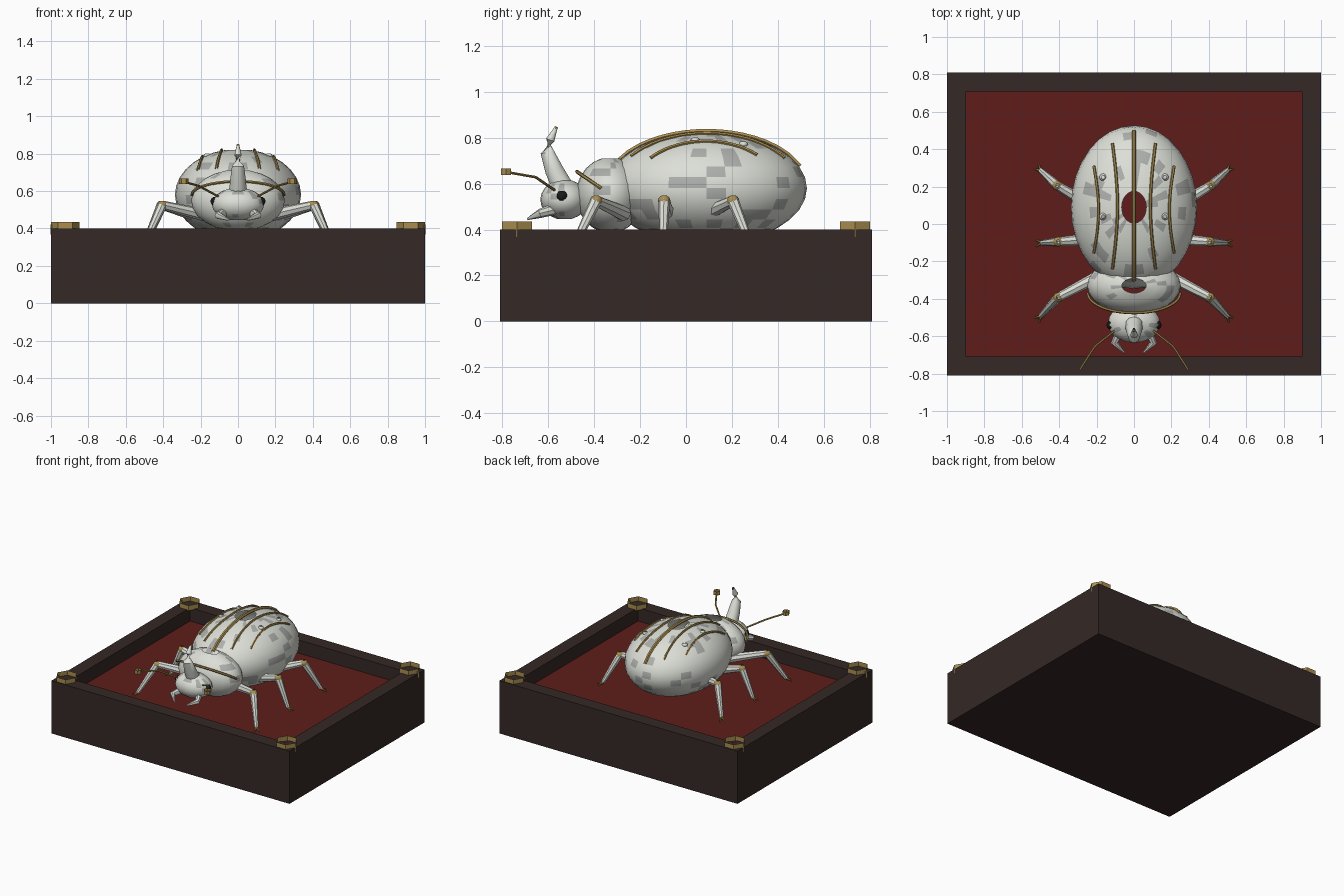
import bpy, bmesh, math, random
from mathutils import Vector, Matrix

if "Cube" in bpy.data.objects:
    bpy.data.objects.remove(bpy.data.objects["Cube"])

random.seed(4)


def material(name, rgb):
    m = bpy.data.materials.new(name)
    m.diffuse_color = (*rgb, 1)
    m.use_nodes = True
    m.node_tree.nodes["Principled BSDF"].inputs["Base Color"].default_value = m.diffuse_color
    return m


IVORY = material("ivory", (0.72, 0.74, 0.68))
MOTTLE = material("mottle", (0.42, 0.43, 0.41))
GOLD = material("gold", (0.40, 0.27, 0.08))
BLACK = material("black", (0.01, 0.01, 0.01))
WOOD = material("dark_wood", (0.035, 0.022, 0.019))
VELVET = material("red_velvet", (0.11, 0.012, 0.010))


def finish(bm, name, mats, smooth=True):
    bmesh.ops.recalc_face_normals(bm, faces=bm.faces[:])
    me = bpy.data.meshes.new(name)
    bm.to_mesh(me)
    bm.free()
    for m in mats:
        me.materials.append(m)
    if smooth:
        me.polygons.foreach_set("use_smooth", [True] * len(me.polygons))
        me.set_sharp_from_angle(angle=math.radians(40))
    ob = bpy.data.objects.new(name, me)
    bpy.context.collection.objects.link(ob)
    return ob


def ellipsoid(name, center, radii, mats, seg=24, rings=16, mottled=0.0, open_poles=True):
    bm = bmesh.new()
    bmesh.ops.create_uvsphere(bm, u_segments=seg, v_segments=rings, radius=1)
    if open_poles:
        poles = [v for v in bm.verts if abs(v.co.z) > 0.9999]
        bmesh.ops.delete(bm, geom=poles, context='VERTS')
    bm.transform(Matrix.Translation(center) @ Matrix.Diagonal((*radii, 1)))
    for f in bm.faces:
        f.material_index = int(random.random() < mottled)
    return finish(bm, name, mats)


def tube(name, points, radii, mat, sides=8, smooth=True):
    pts = [Vector(p) for p in points]
    if not isinstance(radii, (list, tuple)):
        radii = [radii] * len(pts)
    bm = bmesh.new()
    loops = []
    for i, p in enumerate(pts):
        d = pts[min(i + 1, len(pts) - 1)] - pts[max(i - 1, 0)]
        q = d.to_track_quat('Z', 'Y')
        loops.append([bm.verts.new(p + q @ Vector((radii[i] * math.cos(a), radii[i] * math.sin(a), 0)))
                      for a in (2 * math.pi * k / sides for k in range(sides))])
    for a, b in zip(loops, loops[1:]):
        for k in range(sides):
            n = (k + 1) % sides
            bm.faces.new((a[k], a[n], b[n], b[k]))
    return finish(bm, name, [mat], smooth)


# Display tray with a sunken velvet floor
bm = bmesh.new()
bmesh.ops.create_cube(bm, size=1, matrix=Matrix.Translation((0, 0, 0.2)) @ Matrix.Diagonal((2, 1.62, 0.4, 1)))
top = max(bm.faces, key=lambda f: f.calc_center_median().z)
bmesh.ops.inset_region(bm, faces=[top], thickness=0.143)
floor = bmesh.ops.extrude_discrete_faces(bm, faces=[top])["faces"][0]
bmesh.ops.translate(bm, verts=floor.verts[:], vec=(0, 0, -0.1))
floor.material_index = 1
finish(bm, "tray", [WOOD, VELVET], False)

# Open hexagonal corner fittings with a small pin on the side wall
for sx in (-1, 1):
    for sy in (-1, 1):
        x, y = 0.924 * sx, 0.737 * sy
        tube("corner_fitting", [(x, y, 0.395), (x, y, 0.435)], 0.076, GOLD, 6, False)
        tube("corner_pin", [(0.992 * sx, y, 0.368), (0.992 * sx, y, 0.42)], 0.01, GOLD, 6, False)

# Body, neck shield and head
BC, BR = Vector((0, 0.09, 0.58)), Vector((0.337, 0.437, 0.245))
ellipsoid("wing_case", BC, BR, [IVORY, MOTTLE], 32, 16, 0.2)
ellipsoid("neck_shield", (0, -0.33, 0.55), (0.25, 0.15, 0.165), [IVORY, MOTTLE], 24, 12, 0.12)
ellipsoid("head", (0, -0.53, 0.53), (0.14, 0.105, 0.088), [IVORY, MOTTLE], 20, 10, 0.1)


def on_body(x, y):
    u = 1 - ((x - BC.x) / BR.x) ** 2 - ((y - BC.y) / BR.y) ** 2
    return (x, y, BC.z + BR.z * math.sqrt(max(u, 0)) + 0.003)


# Gold ribs lying on the wing case: (x at the ends, inward bow, y start, y end, radius)
for x0, bow, ya, yb, r in ((0, 0, -0.30, 0.495, 0.012), (0.115, 0.027, -0.24, 0.43, 0.008),
                           (0.215, 0.025, -0.155, 0.31, 0.008)):
    for s in ((1,) if x0 == 0 else (-1, 1)):
        path = []
        for i in range(17):
            t = i / 16
            path.append(on_body(s * (x0 - bow * math.sin(math.pi * t)), ya + (yb - ya) * t))
        tube("wing_rib", path, r, GOLD, 6)

# Gold band round the front of the neck shield
band = [(0.247 * math.cos(a), -0.37 - 0.105 * math.sin(a), 0.58 + 0.072 * math.sin(a))
        for a in (math.pi * i / 20 for i in range(21))]
tube("shield_band", band, 0.008, GOLD, 6)

# Horn with gold tip
tube("horn", [(0, -0.53, 0.57), (0, -0.575, 0.66), (0, -0.603, 0.735), (0, -0.592, 0.79), (0, -0.567, 0.842)],
     [0.05, 0.042, 0.032, 0.02, 0.008], IVORY, 10)
tube("horn_tip", [(0, -0.570, 0.836), (0, -0.564, 0.848)], 0.009, GOLD, 6)

# Paired parts
for s in (-1, 1):
    ellipsoid("eye", (0.122 * s, -0.54, 0.545), (0.025, 0.025, 0.025), [BLACK], 12, 8)
    tube("mandible", [(0.07 * s, -0.57, 0.49), (0.105 * s, -0.635, 0.47), (0.05 * s, -0.69, 0.446)],
         [0.026, 0.02, 0.005], IVORY)
    tube("antenna", [(0.09 * s, -0.56, 0.563), (0.21 * s, -0.655, 0.628), (0.29 * s, -0.78, 0.65)],
         0.006, GOLD, 6)
    tube("antenna_club", [(0.29 * s, -0.785, 0.638), (0.29 * s, -0.785, 0.666)], 0.025, GOLD, 6, False)
    for y in (0.04, 0.25):
        x, _, z = on_body(0.165 * s, y)
        ellipsoid("wing_stud", (x, y, z - 0.006), (0.02, 0.02, 0.015), [IVORY], 10, 6)

    # Legs: hip, knee and foot in plan
    for name, hip, knee, foot in (("front_leg", (0.17, -0.27), (0.405, -0.392), (0.497, -0.49)),
                                  ("middle_leg", (0.22, -0.08), (0.405, -0.095), (0.49, -0.1)),
                                  ("rear_leg", (0.22, 0.09), (0.41, 0.205), (0.497, 0.285))):
        h = Vector((hip[0] * s, hip[1], 0.47))
        k = Vector((knee[0] * s, knee[1], 0.525))
        f = Vector((foot[0] * s, foot[1], 0.325))
        tube(name + "_upper", [h, k], [0.034, 0.024], IVORY)
        tube(name + "_lower", [k, f], [0.026, 0.015], IVORY)
        ellipsoid(name + "_knee", k, (0.027, 0.027, 0.025), [GOLD], 10, 8)
        out = Vector((f.x - k.x, f.y - k.y, 0)).normalized()
        side = Vector((-out.y, out.x, 0))
        for c in (-1, 1):
            tube(name + "_claw", [f, f + out * 0.035 + side * 0.018 * c - Vector((0, 0, 0.018))],
                 [0.009, 0.003], GOLD, 6)
